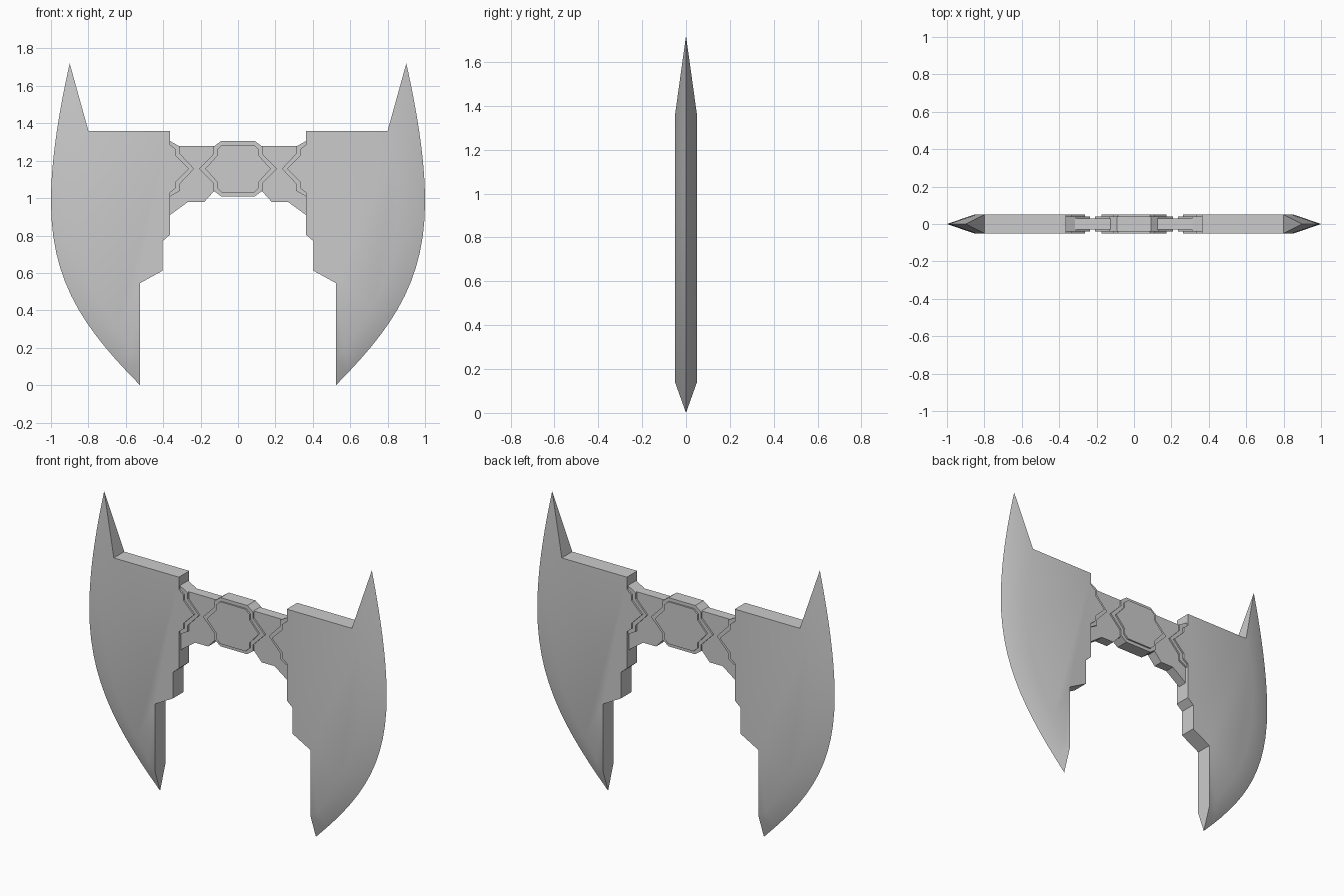
import bpy
import bmesh
from mathutils import Vector
from mathutils.geometry import interpolate_bezier

cube = bpy.data.objects.get("Cube")
if cube:
    bpy.data.objects.remove(cube)

HALF = 0.05      # half thickness of the wings
MID = 1.157      # height of the connector's centre line

grey = bpy.data.materials.new("plain_grey")
grey.use_nodes = True
grey.diffuse_color = (0.6, 0.6, 0.6, 1)
grey.node_tree.nodes["Principled BSDF"].inputs["Base Color"].default_value = (0.6, 0.6, 0.6, 1)


def finish(bm, name):
    bmesh.ops.recalc_face_normals(bm, faces=bm.faces)
    mesh = bpy.data.meshes.new(name)
    bm.to_mesh(mesh)
    bm.free()
    mesh.materials.append(grey)
    ob = bpy.data.objects.new(name, mesh)
    bpy.context.collection.objects.link(ob)
    return ob


def prism(name, outline, half):
    """Plate with the given x-z outline, centred on y = 0."""
    bm = bmesh.new()
    front = bm.faces.new([bm.verts.new((x, -half, z)) for x, z in outline])
    ext = bmesh.ops.extrude_face_region(bm, geom=[front], use_keep_orig=True)
    verts = [v for v in ext["geom"] if isinstance(v, bmesh.types.BMVert)]
    bmesh.ops.translate(bm, verts=verts, vec=(0, 2 * half, 0))
    return finish(bm, name)


def curve(*pieces, steps=14):
    """Chain of cubic curves, each given as start, handle, handle, end."""
    pts = []
    for p in pieces:
        part = interpolate_bezier(*[Vector((x, z, 0)) for x, z in p], steps)
        pts += part[1:] if pts else part
    return [(p.x, p.y) for p in pts]


def mirror_z(half):
    """Complete an upper half outline below the centre line."""
    upper = [(x, MID + d) for x, d in half]
    lower = [(x, MID - d) for x, d in reversed(half) if d > 0]
    return upper + lower


# Wing: flat cheeks, a sharp curved outer edge and a stepped inner edge
cutting_edge = curve(((0.9, 1.72), (0.96, 1.45), (1, 1.2), (1, 0.98)),
                     ((1, 0.98), (1, 0.55), (0.82, 0.3), (0.524, 0)))
cheek_edge = curve(((0.8, 1.36), (0.84, 1.25), (0.855, 1.1), (0.855, 0.98)),
                   ((0.855, 0.98), (0.855, 0.62), (0.72, 0.37), (0.524, 0.14)))
steps = [(0.524, 0.545), (0.403, 0.612), (0.403, 0.77),
         (0.363, 0.805), (0.363, 1.36)]


def wing(name, s):
    bm = bmesh.new()
    rim = [bm.verts.new((s * x, 0, z)) for x, z in cutting_edge]
    sides = []
    for y in (-HALF, HALF):
        ring = [bm.verts.new((s * x, y, z)) for x, z in cheek_edge + steps]
        bm.faces.new(ring)
        for i in range(len(rim) - 1):
            bm.faces.new((rim[i], rim[i + 1], ring[i + 1], ring[i]))
        sides.append(ring)
    front, back = sides
    last = len(rim) - 1
    # spike back and lower tip
    bm.faces.new((rim[0], front[0], back[0]))
    bm.faces.new((rim[last], front[last], back[last]))
    # stepped inner wall and flat top
    for i in range(last, len(front)):
        j = (i + 1) % len(front)
        bm.faces.new((front[i], front[j], back[j], back[i]))
    ob = finish(bm, name)
    bpy.ops.object.select_all(action="DESELECT")
    ob.select_set(True)
    bpy.context.view_layer.objects.active = ob
    bpy.ops.object.shade_smooth_by_angle(angle=0.56)


# Stepped clamps that hold the connector against each wing
clamp_low = mirror_z([(0.363, 0.148), (0.31, 0.118), (0.31, 0.08), (0.235, 0)])
clamp_high = mirror_z([(0.363, 0.128), (0.332, 0.103), (0.332, 0.07), (0.262, 0)])

for side, s in (("left", 1), ("right", -1)):
    wing(side + "_wing", s)
    prism(side + "_clamp_base", [(s * x, z) for x, z in clamp_low], 0.04)
    prism(side + "_clamp_plate", [(s * x, z) for x, z in clamp_high], HALF)

# Thin connector bar between the wings
bar = [(0.363, 1.278), (0.363, 0.91), (0.267, 0.98), (0.18, 0.98), (0.13, 1.035)]
prism("connector_bar", bar + [(-x, z) for x, z in reversed(bar)], 0.03)


# Raised centre block in two layers
def centre(name, half, depth):
    right = mirror_z(half)
    prism(name, right + [(-x, z) for x, z in reversed(right)], depth)


centre("centre_base", [(0.09, 0.148), (0.13, 0.118), (0.13, 0.08), (0.208, 0)], 0.04)
centre("centre_plate", [(0.085, 0.128), (0.112, 0.103), (0.112, 0.07), (0.175, 0)], HALF)
